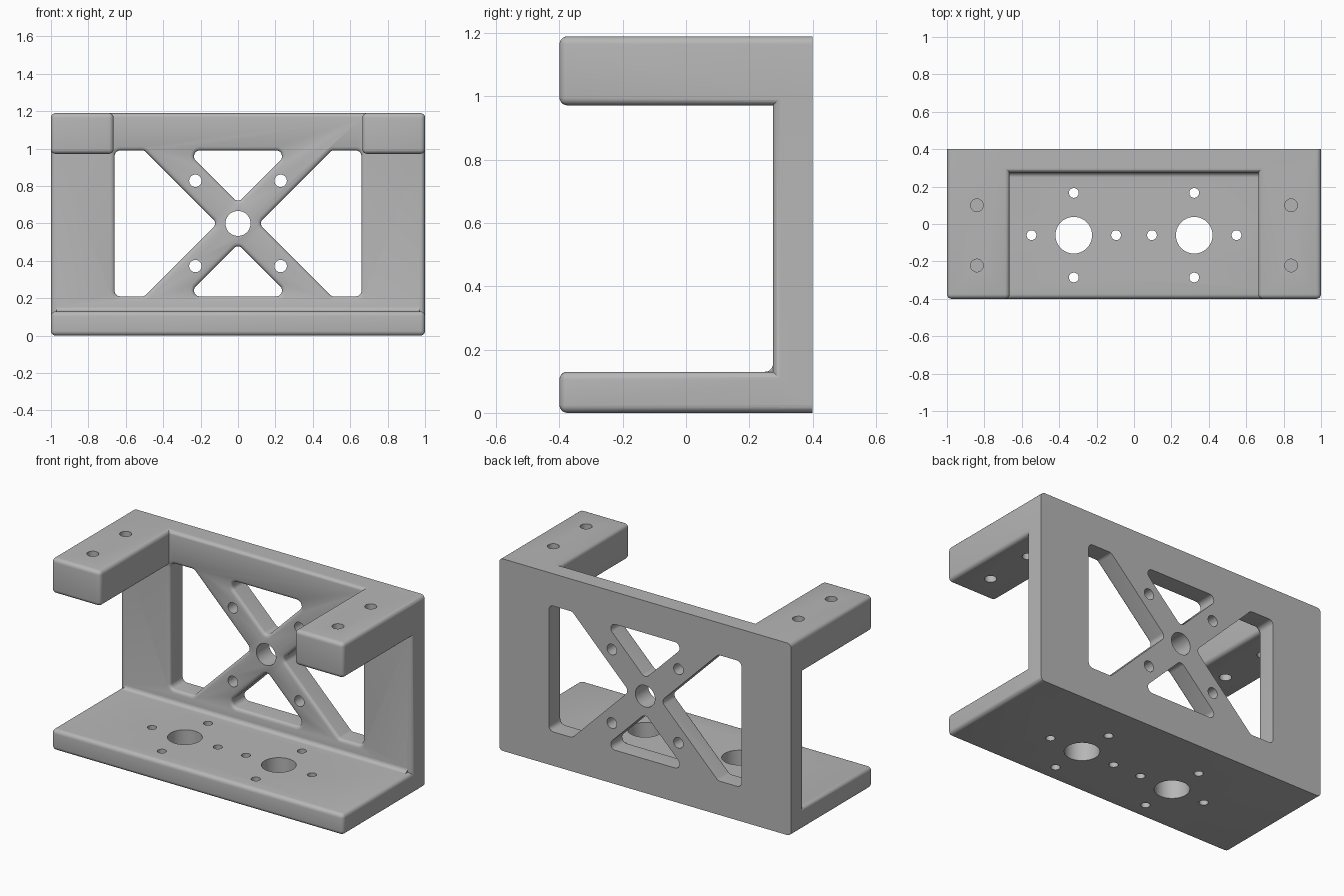
import bpy, bmesh
from math import pi, cos, sin, sqrt, atan2
from mathutils import Vector

cube = bpy.data.objects.get("Cube")
if cube:
    bpy.data.objects.remove(cube, do_unlink=True)

FILLET = 0.025
BACK, PLATE_FRONT = 0.4, 0.275
TOP, BASE_TOP, MID = 1.19, 0.13, 0.6

grey = bpy.data.materials.new("plain grey")
grey.use_nodes = True
grey.diffuse_color = (0.47, 0.47, 0.47, 1)
grey.node_tree.nodes["Principled BSDF"].inputs["Base Color"].default_value = grey.diffuse_color


def finish(name, bm):
    bmesh.ops.recalc_face_normals(bm, faces=bm.faces)
    mesh = bpy.data.meshes.new(name)
    bm.to_mesh(mesh)
    bm.free()
    mesh.materials.append(grey)
    obj = bpy.data.objects.new(name, mesh)
    bpy.context.scene.collection.objects.link(obj)
    return obj


def rounded_block(name, lo, hi):
    """Box with every edge rounded except those around its back face."""
    bm = bmesh.new()
    bmesh.ops.create_cube(bm, size=1)
    for v in bm.verts:
        v.co = [hi[i] if v.co[i] > 0 else lo[i] for i in range(3)]
    edges = [e for e in bm.edges if min(v.co.y for v in e.verts) < hi[1] - 0.001]
    bmesh.ops.bevel(bm, geom=edges, offset=FILLET, segments=5, profile=0.5, affect='EDGES')
    return finish(name, bm)


def loft(name, loops):
    """Closed solid through a stack of matching loops."""
    bm = bmesh.new()
    rings = [[bm.verts.new(p) for p in loop] for loop in loops]
    n = len(rings[0])
    for a, b in zip(rings, rings[1:]):
        for i in range(n):
            bm.faces.new((a[i], a[(i + 1) % n], b[(i + 1) % n], b[i]))
    bm.faces.new(rings[0])
    bm.faces.new(rings[-1])
    return finish(name, bm)


def combine(target, tool, operation):
    mod = target.modifiers.new("combine", 'BOOLEAN')
    mod.operation, mod.object, mod.solver = operation, tool, 'EXACT'
    bpy.context.view_layer.objects.active = target
    bpy.ops.object.modifier_apply(modifier=mod.name)
    bpy.data.objects.remove(tool, do_unlink=True)


def hole(target, centre, radius, axis, reach):
    """Round hole along one axis (1 = y, 2 = z)."""
    def ring(shift):
        pts = []
        for i in range(40):
            a = 2 * pi * i / 40
            p = Vector(centre)
            p.x += radius * cos(a)
            p[3 - axis] += radius * sin(a)
            p[axis] += shift
            pts.append(p)
        return pts
    combine(target, loft("hole_cutter", [ring(-reach), ring(reach)]), 'DIFFERENCE')


def rounded_outline(points, radius, grow):
    """Counter-clockwise convex outline with round corners, grown outwards."""
    out, n = [], len(points)
    for i in range(n):
        p = Vector(points[i])
        before = (p - Vector(points[i - 1])).normalized()
        after = (Vector(points[(i + 1) % n]) - p).normalized()
        n1, n2 = Vector((before.y, -before.x)), Vector((after.y, -after.x))
        centre = p - (n1 + n2) * radius / (1 + n1.dot(n2))
        start = atan2(n1.y, n1.x)
        turn = (atan2(n2.y, n2.x) - start) % (2 * pi)
        for k in range(6):
            a = start + turn * k / 5
            out.append(centre + Vector((cos(a), sin(a))) * (radius + grow))
    return out


def window(target, points):
    """Opening through the back plate with a rounded front rim."""
    r = 0.02
    stations = [(PLATE_FRONT - 0.05, r)]
    for k in range(6):
        t = r * k / 5
        stations.append((PLATE_FRONT + t, r - sqrt(r * r - (r - t) ** 2)))
    stations.append((BACK + 0.05, 0))
    loops = [[(p.x, y, p.y + MID) for p in rounded_outline(points, 0.03, g)]
             for y, g in stations]
    combine(target, loft("window_cutter", loops), 'DIFFERENCE')


# Back plate with four windows around the diagonal cross brace
bracket = rounded_block("bracket", (-1, PLATE_FRONT, 0), (1, BACK, TOP))
side = [(0.11, 0), (0.5, -0.39), (0.66, -0.39), (0.66, 0.39), (0.5, 0.39)]
upper = [(0, 0.11), (0.235, 0.345), (0.235, 0.39), (-0.235, 0.39), (-0.235, 0.345)]
for shape in (side, upper):
    window(bracket, shape)
    window(bracket, [(-x, -z) for x, z in shape])

# Base shelf, two top arms and the cove between shelf and plate
combine(bracket, rounded_block("base_shelf", (-1, -0.4, 0), (1, BACK, BASE_TOP)), 'UNION')
for lo, hi in ((-1, -0.665), (0.665, 1)):
    combine(bracket, rounded_block("top_arm", (lo, -0.4, 0.972), (hi, BACK, TOP)), 'UNION')
cove = [(0.3, 0.1), (PLATE_FRONT - FILLET, 0.1)]
for k in range(6):
    a = pi / 2 * k / 5
    cove.append((PLATE_FRONT - FILLET + FILLET * sin(a), BASE_TOP + FILLET - FILLET * cos(a)))
cove.append((0.3, BASE_TOP + FILLET))
combine(bracket, loft("cove", [[(x, y, z) for y, z in cove] for x in (-0.97, 0.97)]), 'UNION')

# Holes in the cross brace
hole(bracket, (0, 0.35, MID), 0.067, 1, 0.2)
for sx in (-1, 1):
    for sz in (-1, 1):
        hole(bracket, (sx * 0.228, 0.35, MID + sz * 0.228), 0.033, 1, 0.2)

# Shelf holes: a large bore ringed by four small ones on each side; arm holes
for s in (-1, 1):
    cx, cy, ring = s * 0.322, -0.06, 0.226
    hole(bracket, (cx, cy, 0.06), 0.098, 2, 0.2)
    for dx, dy in ((1, 0), (-1, 0), (0, 1), (0, -1)):
        hole(bracket, (cx + dx * ring, cy + dy * ring, 0.06), 0.026, 2, 0.2)
    for y in (0.1, -0.222):
        hole(bracket, (s * 0.84, y, 1.08), 0.034, 2, 0.2)

bpy.ops.object.select_all(action='DESELECT')
bracket.select_set(True)
bpy.context.view_layer.objects.active = bracket
bpy.ops.object.shade_smooth_by_angle(angle=pi / 6)
